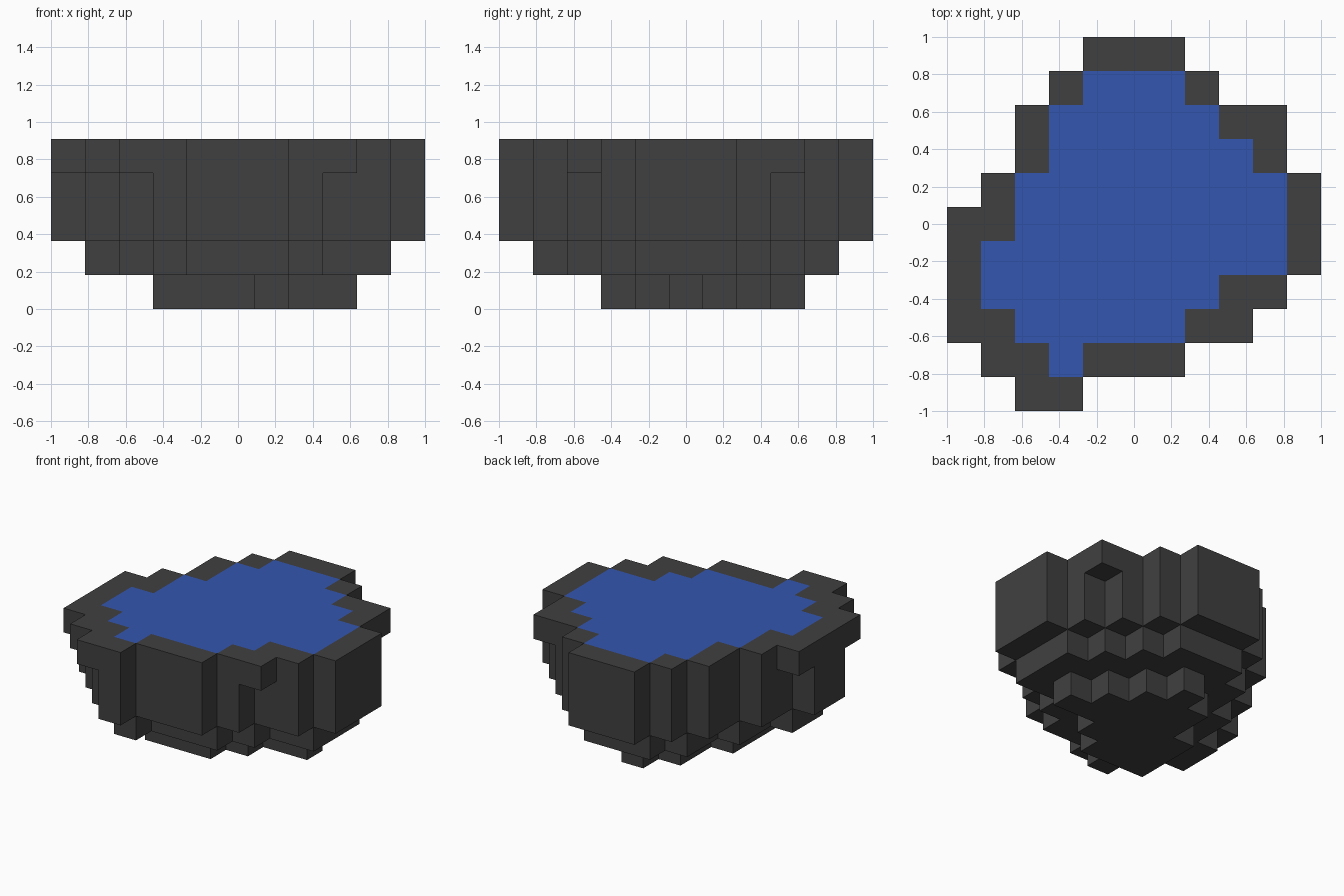
import bpy
import bmesh
from mathutils import Vector

cube = bpy.data.objects.get("Cube")
if cube:
    bpy.data.objects.remove(cube, do_unlink=True)

CELL = 2 / 11


def material(name, color):
    mat = bpy.data.materials.new(name)
    mat.use_nodes = True
    mat.diffuse_color = color
    bsdf = next(n for n in mat.node_tree.nodes if n.type == "BSDF_PRINCIPLED")
    bsdf.inputs["Base Color"].default_value = color
    bsdf.inputs["Roughness"].default_value = 0.9
    return mat


def cells(rows, first_row):
    """Set of grid cells from one (first, last) column span per row."""
    return {(i, j) for j, (a, b) in enumerate(rows, first_row)
            for i in range(a, b + 1)}


def around(cell, diagonal=False):
    i, j = cell
    return {(i + a, j + b) for a in (-1, 0, 1) for b in (-1, 0, 1)
            if diagonal or a * b == 0}


def block_object(name, blocks, solid, mat):
    """Mesh of the block faces that are not covered by another solid block."""
    bm = bmesh.new()
    axes = [Vector(v) for v in ((1, 0, 0), (0, 1, 0), (0, 0, 1))]
    for block in sorted(blocks):
        centre = Vector(block) + Vector((0.5, 0.5, 0.5))
        for k in range(3):
            for sign in (-1, 1):
                n = axes[k] * sign
                if tuple(int(c) for c in Vector(block) + n) in solid:
                    continue
                u = axes[(k + 1) % 3] * 0.5
                v = axes[(k + 2) % 3] * 0.5 * sign
                mid = centre + n * 0.5
                corners = (mid - u - v, mid + u - v, mid + u + v, mid - u + v)
                bm.faces.new([bm.verts.new(c * CELL - Vector((1, 1, 0)))
                              for c in corners])
    bmesh.ops.remove_doubles(bm, verts=bm.verts, dist=0.001)
    mesh = bpy.data.meshes.new(name)
    bm.to_mesh(mesh)
    bm.free()
    mesh.materials.append(mat)
    obj = bpy.data.objects.new(name, mesh)
    bpy.context.collection.objects.link(obj)
    return obj


# Plan outlines, front row to back row
outline = cells([(2, 3), (1, 6), (0, 8), (0, 9), (0, 10), (0, 10),
                 (1, 10), (2, 9), (2, 9), (3, 7), (4, 6)], 0)
pool = cells([(3, 3), (2, 6), (1, 7), (1, 9), (2, 9), (2, 9),
              (3, 8), (3, 7), (4, 6)], 1)

# The wall is every cell beside the pool; the foot is the pool shrunk by one
wall = set().union(*(around(c) for c in pool))
foot = {c for c in pool if around(c, True) <= pool}

layers = [foot, pool, wall, wall, outline]
solid = {(i, j, k) for k, layer in enumerate(layers) for i, j in layer}
water = {(i, j, k) for i, j, k in solid if k >= 2 and (i, j) in pool}

stone_mat = material("dark stone", (0.051, 0.051, 0.051, 1))
water_mat = material("blue water", (0.034, 0.093, 0.434, 1))
block_object("stone_basin", solid - water, solid, stone_mat)
block_object("water_surface", water, solid, water_mat)
